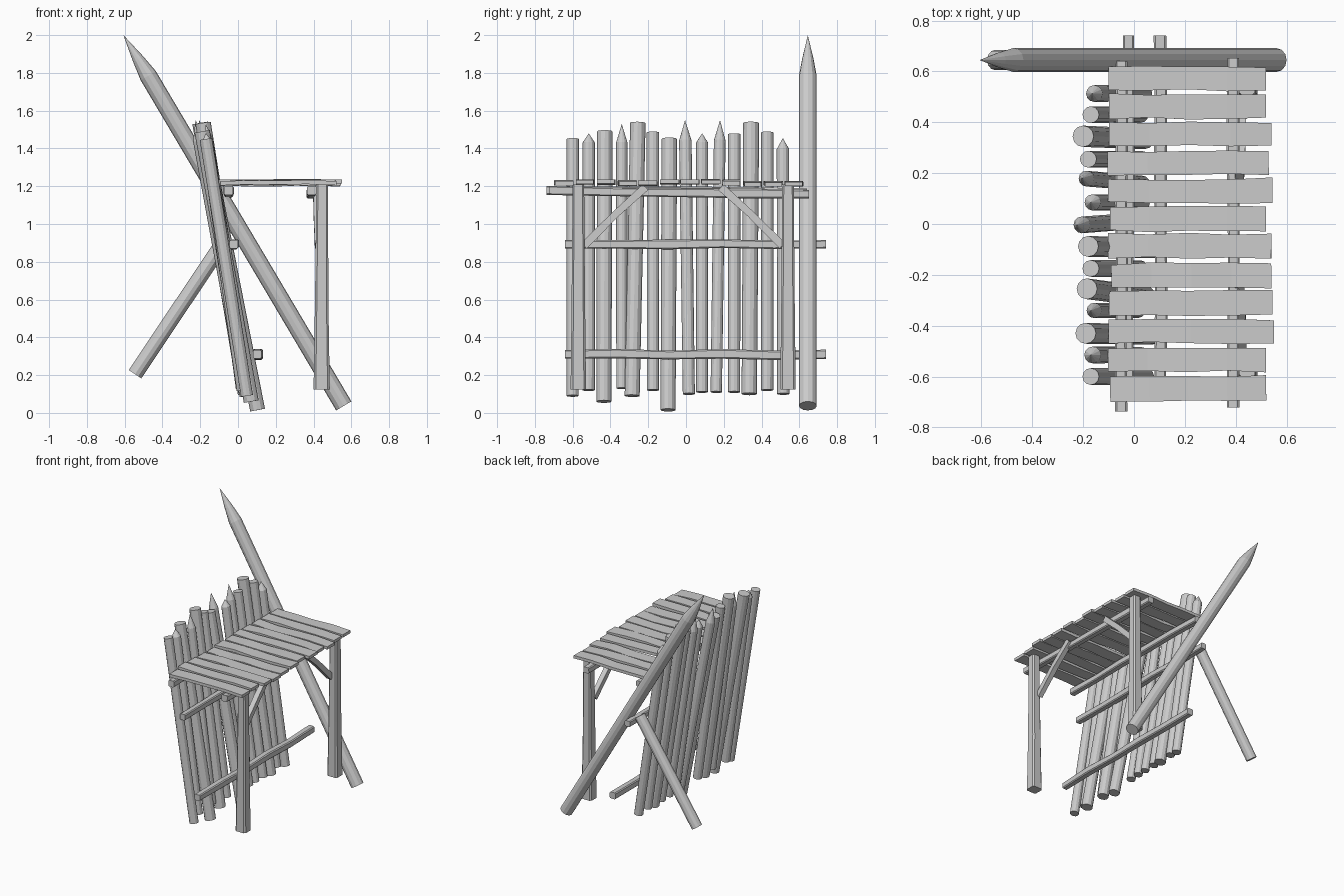
import bpy, bmesh, math, random
from mathutils import Vector

if "Cube" in bpy.data.objects:
    bpy.data.objects.remove(bpy.data.objects["Cube"])

random.seed(4)


def circle(n):
    return [(math.cos(2 * math.pi * i / n), math.sin(2 * math.pi * i / n)) for i in range(n)]


SQUARE = [(1, -1), (1, 1), (-1, 1), (-1, -1)]
c = 0.72
CHAMFER = [(1, -c), (1, c), (c, 1), (-c, 1), (-1, c), (-1, -c), (-c, -1), (c, -1)]


def loft(name, rings, profile, ref=(0, 1, 0)):
    """Skin a profile along rings of (centre, half width, half height)."""
    axis = (Vector(rings[-1][0]) - Vector(rings[0][0])).normalized()
    side = axis.cross(Vector(ref)).normalized()
    up = side.cross(axis)
    bm = bmesh.new()
    loops = [[bm.verts.new(Vector(p) + side * a * u + up * b * v) for u, v in profile]
             for p, a, b in rings]
    n = len(profile)
    for l0, l1 in zip(loops, loops[1:]):
        for i in range(n):
            j = (i + 1) % n
            bm.faces.new((l0[i], l0[j], l1[j], l1[i]))
    bm.faces.new(loops[0])
    bm.faces.new(loops[-1])
    bmesh.ops.remove_doubles(bm, verts=bm.verts, dist=0.0005)
    bmesh.ops.recalc_face_normals(bm, faces=bm.faces)
    me = bpy.data.meshes.new(name)
    bm.to_mesh(me)
    bm.free()
    ob = bpy.data.objects.new(name, me)
    bpy.context.collection.objects.link(ob)
    return ob


def wavy(name, p0, p1, half, profile, ref, wob, steps=5):
    """Roughly hewn beam with small bends and width changes."""
    a, b = Vector(p0), Vector(p1)
    rings = []
    for i in range(steps + 1):
        p = a.lerp(b, i / steps)
        if 0 < i < steps:
            p += Vector((random.uniform(-wob, wob), 0, random.uniform(-wob, wob)))
        k = random.uniform(0.9, 1.1)
        rings.append((p, half * k, half * k))
    return loft(name, rings, profile, ref)


# Leaning palisade stakes: y bottom, y top, z bottom, z top, x top, radius, point length
stakes = [
    (-.60, -.60, .09, 1.45, -.17, .033, 0), (-.515, -.515, .12, 1.48, -.17, .033, .05),
    (-.435, -.43, .06, 1.49, -.19, .041, 0), (-.34, -.34, .13, 1.53, -.17, .030, .10),
    (-.285, -.255, .09, 1.535, -.185, .041, 0), (-.175, -.175, .12, 1.485, -.17, .033, 0),
    (-.095, -.088, .015, 1.45, -.18, .041, 0), (.015, -.005, .10, 1.55, -.225, .033, .11),
    (.085, .085, .11, 1.48, -.17, .032, .05), (.16, .18, .11, 1.55, -.205, .031, .11),
    (.255, .255, .11, 1.475, -.18, .033, 0), (.335, .345, .10, 1.535, -.20, .042, 0),
    (.43, .43, .12, 1.485, -.17, .033, 0), (.515, .513, .10, 1.455, -.165, .033, .06),
]
for i, (y0, y1, z0, z1, xt, r, tip) in enumerate(stakes):
    a = Vector((0.04 + (0.1 - z0) * 0.75, y0, z0))
    b = Vector((xt, y1, z1))
    rings = [(a, r * 0.97, r * 0.97)]
    if tip:
        rings += [(b - (b - a).normalized() * tip, r, r), (b, 0, 0)]
    else:
        rings += [(b, r, r)]
    loft(f"palisade_stake_{i + 1}", rings, circle(12))

# Large sharpened log and the pole propping it
loft("sharpened_log", [((.56, .645, .037), .047, .047), ((-.475, .645, 1.785), .047, .047),
                       ((-.53, .645, 1.875), .03, .03), ((-.607, .645, 2.0), 0, 0)], circle(12))
loft("prop_pole", [((-.545, .645, .205), .04, .04), ((-.06, .645, .93), .04, .04)], circle(12))

# Rails tying the stakes together
for name, x, z in (("upper_rail", -.022, .893), ("lower_rail", .102, .31)):
    wavy(name, (x, -.64, z), (x, .742, z), .024, CHAMFER, (0, 0, 1), .006)

# Beams under the walkway
wavy("inner_walkway_beam", (-.05, -.738, 1.178), (-.05, .64, 1.165), .024, CHAMFER, (0, 0, 1), .004)
wavy("outer_walkway_beam", (.39, -.722, 1.178), (.39, .652, 1.158), .024, CHAMFER, (0, 0, 1), .004)

# Tapered posts and their diagonal braces
for name, y, yb, s in (("front", -.57, -.54, 1), ("back", .54, .51, -1)):
    loft(name + "_post", [((.443, y, .125), .043, .041), ((.443, y, .55), .036, .036),
                          ((.445, y, 1.0), .032, .032), ((.445, y, 1.21), .031, .031)], CHAMFER)
    loft(name + "_diagonal_brace", [((.425, yb, .885), .021, .018),
                                    ((.42, yb + s * .17, 1.055), .019, .02),
                                    ((.415, yb + s * .325, 1.195), .021, .018)], SQUARE, (1, 0, 0))

# Walkway planks: y centre, outer end x
planks = [(.572, .52), (.462, .52), (.355, .54), (.24, .53), (.13, .545), (.02, .52),
          (-.088, .54), (-.203, .54), (-.31, .545), (-.422, .55), (-.535, .52), (-.647, .52)]
for i, (y, x1) in enumerate(planks):
    x0 = -.10 + random.uniform(-.008, .012)
    z = 1.217 + random.uniform(-.006, .008)
    rings = []
    for k in range(5):
        t = k / 4
        p = (x0 + (x1 - x0) * t, y + random.uniform(-.003, .003), z + random.uniform(-.005, .005))
        rings.append((p, .049 + random.uniform(-.005, .002), .011))
    loft(f"walkway_plank_{i + 1}", rings, SQUARE, (0, 0, 1))
